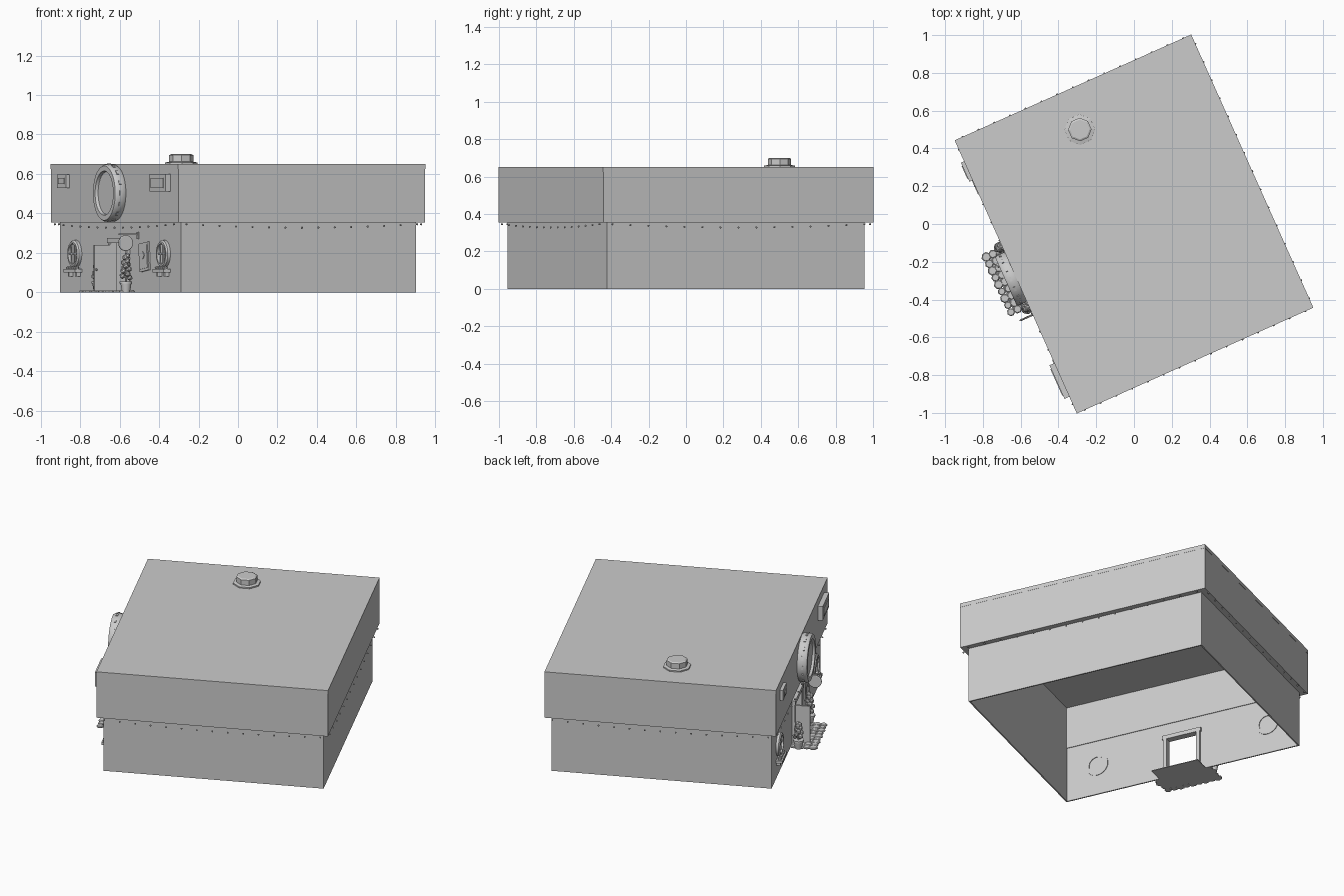
import bpy, bmesh, math, random
from mathutils import Matrix, Vector

cube = bpy.data.objects.get("Cube")
if cube:
    bpy.data.objects.remove(cube)
random.seed(4)

mat = bpy.data.materials.new("plain grey")
mat.use_nodes = True
grey = (0.6, 0.6, 0.6, 1)
mat.diffuse_color = grey
mat.node_tree.nodes["Principled BSDF"].inputs["Base Color"].default_value = grey

# Everything is laid out square, then turned; the shop front faces local -x
TURN = Matrix.Rotation(math.radians(24.1), 4, 'Z')
OUT = Matrix.Rotation(math.radians(-90), 4, 'Y')      # lathe axis towards -x
SIDE = Matrix.Rotation(math.radians(90), 4, 'X')      # lathe axis towards -y
LOW, HIGH = (0.652, 0.753), (0.685, 0.791)            # half sizes of the storeys
LEDGE, ROOF = 0.355, 0.65


def finish(name, bm, smooth=False):
    bmesh.ops.recalc_face_normals(bm, faces=bm.faces)
    bm.transform(TURN)
    me = bpy.data.meshes.new(name)
    bm.to_mesh(me)
    bm.free()
    me.materials.append(mat)
    ob = bpy.data.objects.new(name, me)
    bpy.context.scene.collection.objects.link(ob)
    if smooth:
        bpy.ops.object.select_all(action='DESELECT')
        ob.select_set(True)
        bpy.context.view_layer.objects.active = ob
        bpy.ops.object.shade_smooth_by_angle(angle=math.radians(35))
    return ob


def add_box(bm, x, y, z, rot=Matrix()):
    """Box from three (low, high) ranges, turned about its centre."""
    c = Vector([(r[0] + r[1]) / 2 for r in (x, y, z)])
    s = [r[1] - r[0] for r in (x, y, z)]
    bmesh.ops.create_cube(bm, size=1, matrix=Matrix.Translation(c) @ rot @ Matrix.Diagonal((*s, 1)))


def add_lathe(bm, profile, place, n=24, closed=False):
    """Turn (radius, height) points about an axis."""
    rings = []
    for r, h in profile:
        rings.append([bm.verts.new(place @ Vector((r * math.cos(a), r * math.sin(a), h)))
                      for a in [math.tau * (i + 0.5) / n for i in range(n)]])
    pairs = list(zip(rings, rings[1:]))
    if closed:
        pairs.append((rings[-1], rings[0]))
    else:
        bm.faces.new(rings[0])
        bm.faces.new(rings[-1])
    for a, b in pairs:
        for i in range(n):
            j = (i + 1) % n
            bm.faces.new((a[i], a[j], b[j], b[i]))


def at(x, y, z, rot=Matrix()):
    return Matrix.Translation((x, y, z)) @ rot


def box(name, *ranges):
    bm = bmesh.new()
    add_box(bm, *ranges)
    return finish(name, bm)


def cut(ob, cutter):
    mod = ob.modifiers.new("opening", 'BOOLEAN')
    mod.operation = 'DIFFERENCE'
    mod.solver = 'EXACT'
    mod.object = cutter
    cutter.hide_render = True
    cutter.hide_viewport = True


def wall_ring(name, half, thick, z0, z1):
    """Four walls around an open middle."""
    bm = bmesh.new()
    loops = []
    for inset, z in ((0, z0), (0, z1), (thick, z1), (thick, z0)):
        a, b = half[0] - inset, half[1] - inset
        loops.append([bm.verts.new((sx * a, sy * b, z))
                      for sx, sy in ((-1, -1), (1, -1), (1, 1), (-1, 1))])
    for p, q in zip(loops, loops[1:] + loops[:1]):
        for i in range(4):
            j = (i + 1) % 4
            bm.faces.new((p[i], p[j], q[j], q[i]))
    return finish(name, bm)


# Two storeys, open underneath, with a flat roof
lower = wall_ring("lower_walls", LOW, 0.008, 0, LEDGE)
wall_ring("upper_walls", HIGH, 0.045, LEDGE, 0.63)
box("roof", *[(-h - 0.001, h + 0.001) for h in HIGH], (0.625, ROOF))
cut(lower, box("door_cutter", (-0.7, -0.6), (-0.1, 0.1), (-0.1, 0.25)))

# Roof vent
bm = bmesh.new()
c = TURN.inverted() @ Vector((-0.287, 0.5, 0))
add_lathe(bm, [(0.082, 0.645), (0.082, 0.658), (0.062, 0.662), (0.062, 0.695), (0.052, 0.7)],
          at(c.x, c.y, 0), 8)
finish("roof_vent", bm)

# Small lights hung in a shallow arc along each side
bm = bmesh.new()
for axis in (0, 1):
    for sign in (-1, 1):
        for i in range(15):
            t = -1 + 2 * (i + 0.5) / 15
            p = [0, 0, 0.328 + 0.02 * t * t]
            p[axis] = sign * (HIGH[axis] + 0.001)
            p[1 - axis] = t * HIGH[1 - axis]
            bmesh.ops.create_icosphere(bm, subdivisions=1, radius=0.006, matrix=at(*p))
finish("hanging_lights", bm)

# Large round sign above the door with lamps on its rim
bm = bmesh.new()
add_lathe(bm, [(0.14, 0), (0.145, 0.01), (0.145, 0.05), (0.138, 0.06),
               (0.112, 0.06), (0.108, 0.045)], at(-0.683, 0, 0.503, OUT), 40)
finish("round_sign", bm, True)
bm = bmesh.new()
for i in range(16):
    a = math.tau * i / 16
    add_box(bm, (-0.722, -0.71), (0.146 * math.cos(a) - 0.012, 0.146 * math.cos(a) + 0.012),
            (0.503 + 0.146 * math.sin(a) - 0.003, 0.503 + 0.146 * math.sin(a) + 0.003),
            Matrix.Rotation(a + math.pi / 2, 4, 'X'))
finish("round_sign_lamps", bm)

# Wall boxes on the upper storey, each with a raised square grille
for name, x, y, z, g in (("small_wall_box", -0.704, (0.56, 0.67), (0.53, 0.597), 0.018),
                         ("large_wall_box", -0.714, (-0.695, -0.5), (0.51, 0.6), 0.02)):
    box(name, (x, -0.68), y, z)
    box(name + "_grille", (x - 0.004, x), (y[0] + g, y[1] - g), (z[0] + g, z[1] - g))

# Round windows with bars and a flower box below
for side, y in (("left", -0.55), ("right", 0.55)):
    bm = bmesh.new()
    add_lathe(bm, [(0.07, -0.012), (0.07, 0.015), (0.062, 0.022), (0.052, 0.022), (0.052, -0.012)],
              at(-0.652, y, 0.195, OUT), 24, True)
    add_lathe(bm, [(0.054, 0), (0.054, 0.005)], at(-0.652, y, 0.195, OUT))
    for o in (-0.022, 0.022):
        add_box(bm, (-0.668, -0.652), (y + o - 0.004, y + o + 0.004), (0.148, 0.242))
    add_box(bm, (-0.668, -0.652), (y - 0.052, y + 0.052), (0.191, 0.199))
    finish(side + "_round_window", bm, True)
    bm = bmesh.new()
    add_box(bm, (-0.69, -0.65), (y - 0.07, y + 0.07), (0.102, 0.118))
    for o in (-0.045, 0.045):
        add_box(bm, (-0.675, -0.65), (y + o - 0.008, y + o + 0.008), (0.08, 0.102))
    for i in range(6):
        bmesh.ops.create_icosphere(bm, subdivisions=1, radius=0.012,
                                   matrix=at(-0.672, y - 0.055 + 0.022 * i, 0.122))
    finish(side + "_flower_box", bm)

# Door frame and the door standing open
bm = bmesh.new()
for y in (-0.107, 0.107):
    add_box(bm, (-0.668, -0.63), (y - 0.011, y + 0.011), (0, 0.27))
add_box(bm, (-0.672, -0.63), (-0.125, 0.125), (0.25, 0.275))
finish("door_frame", bm)
bm = bmesh.new()
add_box(bm, (-0.755, -0.655), (0.093, 0.105), (0.004, 0.24))
add_box(bm, (-0.739, -0.671), (0.089, 0.093), (0.03, 0.1))
add_box(bm, (-0.739, -0.671), (0.089, 0.093), (0.13, 0.215))
bmesh.ops.create_icosphere(bm, subdivisions=2, radius=0.006, matrix=at(-0.748, 0.086, 0.115))
finish("open_door", bm)

# Doorstep slab edged with flat stones
box("doorstep", (-0.77, -0.54), (-0.15, 0.15), (0, 0.004))
bm = bmesh.new()
stones = [(-0.785 + 0.038 * k, -0.16 + 0.04 * i) for i in range(9) for k in range(2)]
stones += [(-0.71 + 0.04 * k, s * 0.16) for k in range(2) for s in (-1, 1)]
for x, y in stones:
    r = random.uniform(0.02, 0.027)
    add_lathe(bm, [(r, 0), (r, 0.006), (r * 0.8, 0.01)],
              at(x, y, 0, Matrix.Rotation(random.random(), 4, 'Z')), 7)
finish("path_stones", bm)

# Potted plants beside the door
for side, y, top in (("left", -0.175, 0.2), ("right", 0.175, 0.17)):
    bm = bmesh.new()
    add_lathe(bm, [(0.02, 0), (0.028, 0.045), (0.032, 0.045), (0.032, 0.055), (0.024, 0.055)],
              at(-0.7, y, 0), 12)
    finish(side + "_plant_pot", bm, True)
    bm = bmesh.new()
    add_lathe(bm, [(0.005, 0.05), (0.005, top)], at(-0.7, y, 0), 6)
    for i in range(14):
        a = i * 2.4
        d = 0.02 * (1 - i / 20)
        bmesh.ops.create_icosphere(bm, subdivisions=1, radius=0.016,
                                   matrix=at(-0.7 + d * math.cos(a), y + d * math.sin(a),
                                             0.075 + (top - 0.09) * i / 13))
    finish(side + "_plant_leaves", bm)

# Hanging round sign on a bracket
bm = bmesh.new()
add_lathe(bm, [(0.036, -0.005), (0.04, -0.003), (0.04, 0.003), (0.036, 0.005)],
          at(-0.722, -0.22, 0.25, SIDE), 20)
add_box(bm, (-0.76, -0.65), (-0.223, -0.217), (0.292, 0.298))
add_box(bm, (-0.658, -0.65), (-0.228, -0.212), (0.27, 0.305))
finish("hanging_sign", bm)

# Framed notice leaning slightly on the wall
bm = bmesh.new()
tilt = Matrix.Rotation(math.radians(-6), 4, 'X')
add_box(bm, (-0.66, -0.65), (-0.365, -0.245), (0.108, 0.252), tilt)
add_box(bm, (-0.663, -0.655), (-0.352, -0.258), (0.121, 0.239), tilt)
add_box(bm, (-0.666, -0.66), (-0.318, -0.292), (0.175, 0.201),
        Matrix.Rotation(math.radians(45), 4, 'X'))
finish("wall_notice", bm)
